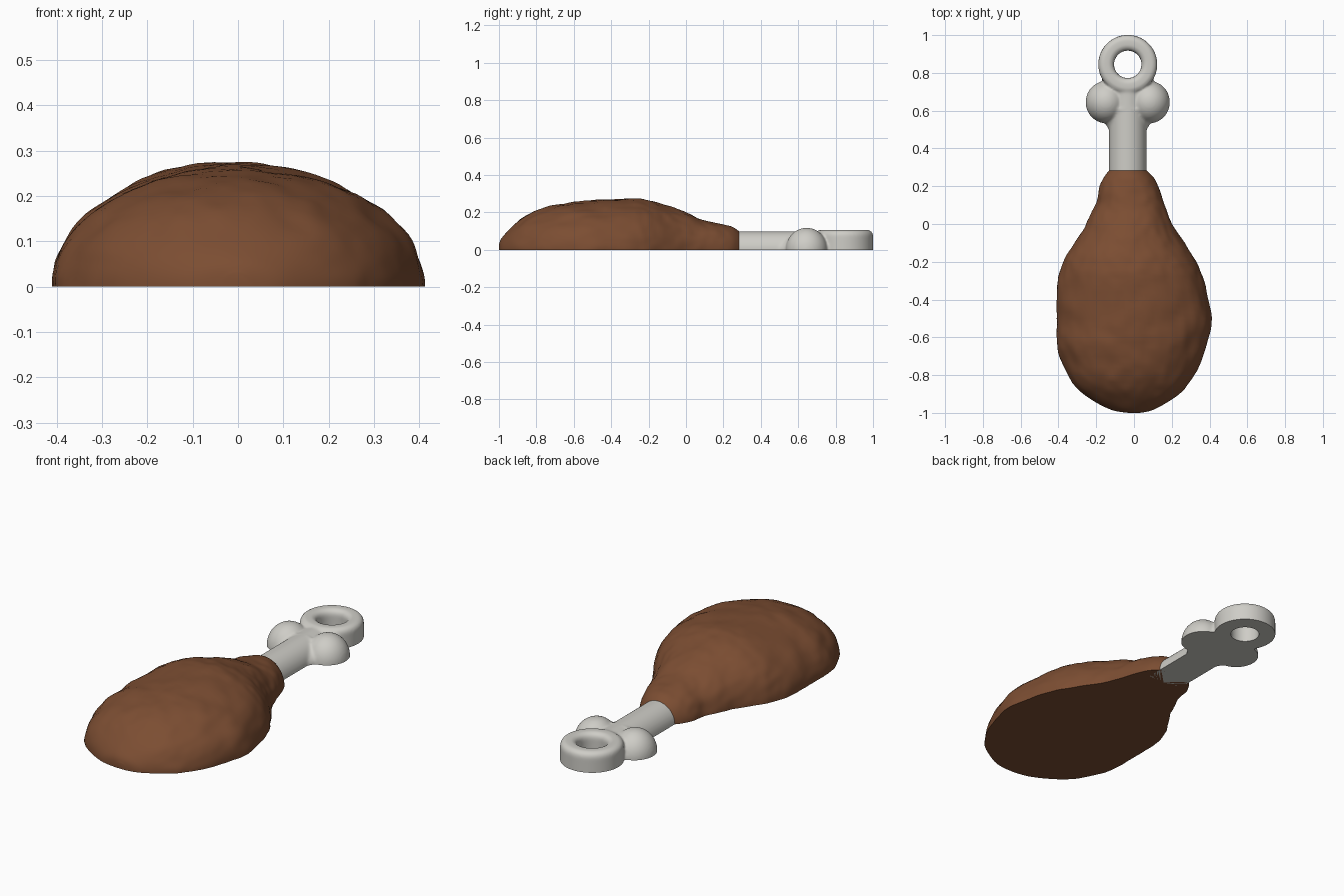
import bpy, bmesh, math
from mathutils import Vector, Matrix, noise

cube = bpy.data.objects.get("Cube")
if cube:
    bpy.data.objects.remove(cube, do_unlink=True)


def make_material(name, colour):
    mat = bpy.data.materials.new(name)
    mat.use_nodes = True
    mat.diffuse_color = colour
    shader = next(n for n in mat.node_tree.nodes if n.type == "BSDF_PRINCIPLED")
    shader.inputs["Base Color"].default_value = colour
    shader.inputs["Roughness"].default_value = 0.6
    return mat


def make_object(name, bm, mat):
    bmesh.ops.recalc_face_normals(bm, faces=bm.faces)
    mesh = bpy.data.meshes.new(name)
    bm.to_mesh(mesh)
    bm.free()
    mesh.materials.append(mat)
    obj = bpy.data.objects.new(name, mesh)
    bpy.context.collection.objects.link(obj)
    return obj


def shade(obj, degrees):
    bpy.ops.object.select_all(action="DESELECT")
    obj.select_set(True)
    bpy.context.view_layer.objects.active = obj
    bpy.ops.object.shade_smooth_by_angle(angle=math.radians(degrees))


def smooth_sample(rows, t):
    """Catmull-Rom interpolation through the rows of a profile."""
    i = min(int(t), len(rows) - 2)
    f = t - i
    a, b, c, d = (Vector(rows[max(0, min(k, len(rows) - 1))])
                  for k in range(i - 1, i + 3))
    return b + (c - a) * f / 2 + (a - b * 2.5 + c * 2 - d / 2) * f**2 \
        + ((b - c) * 1.5 + (d - a) / 2) * f**3


brown = make_material("roasted brown", (0.2, 0.075, 0.032, 1))
ivory = make_material("bone white", (0.62, 0.61, 0.57, 1))

# Meat: half-ellipse sections lofted along y, as (y, left edge, right edge, height)
profile = [
    (-1, -.03, .03, .03), (-.98, -.13, .11, .07), (-.9, -.27, .24, .15),
    (-.8, -.35, .32, .21), (-.65, -.405, .385, .25), (-.5, -.41, .41, .264),
    (-.3, -.4, .37, .276), (-.2, -.375, .33, .262), (-.1, -.315, .265, .235),
    (0, -.255, .205, .2), (.1, -.205, .165, .16), (.2, -.18, .13, .137),
    (.25, -.157, .1, .122), (.285, -.13, .065, .098),
]
STEPS, SIDES = 78, 64
bm = bmesh.new()
rows = []
for s in range(STEPS + 1):
    y, left, right, height = smooth_sample(profile, s * (len(profile) - 1) / STEPS)
    middle, half = (left + right) / 2, (right - left) / 2
    row = []
    for k in range(SIDES + 1):
        angle = math.pi * k / SIDES
        out = Vector((math.cos(angle), 0, math.sin(angle)))
        p = Vector((middle + half * out.x, y, height * out.z))
        # Uneven skin, fading out at both ends
        fade = min(1, (y + 1) * 8, max(0, .285 - y) * 8)
        lump = noise.noise(p * 9) * .008 + noise.noise(p * 22) * .004
        p += out * lump * fade
        p.z = max(p.z, 0)
        row.append(bm.verts.new(p))
    rows.append(row)
for a, b in zip(rows, rows[1:]):
    for k in range(SIDES):
        bm.faces.new((a[k], a[k + 1], b[k + 1], b[k]))
bm.faces.new(rows[0])
bm.faces.new(rows[-1])
bm.faces.new([r[0] for r in rows] + [r[-1] for r in reversed(rows)])
meat = make_object("meat", bm, brown)
shade(meat, 40)

# Bone: overlapping solids, fused by a remesh and cut flat underneath
CENTRE = -.033
bm = bmesh.new()


def add_rod(y0, y1, r0, r1, flat):
    turn = Matrix.Translation((CENTRE, (y0 + y1) / 2, 0)) \
        @ Matrix.Diagonal((1, 1, flat, 1)) @ Matrix.Rotation(-math.pi / 2, 4, "X")
    bmesh.ops.create_cone(bm, cap_ends=True, segments=48, radius1=r0, radius2=r1,
                          depth=y1 - y0, matrix=turn)


add_rod(.2, .72, .099, .099, 1)
add_rod(.49, .61, .095, .165, .6)

# Pair of knuckles
for side in (-1, 1):
    place = Matrix.Translation((CENTRE + side * .115, .645, 0))
    bmesh.ops.create_uvsphere(bm, u_segments=40, v_segments=24, radius=1,
                              matrix=place @ Matrix.Diagonal((.108, .112, .118, 1)))

# End ring: a rounded rectangle turned around a vertical axis
INNER, OUTER, TOP, ROUND = .073, .156, .106, .03
section = []
for sx, sz, start in ((1, 1, 0), (-1, 1, 1), (-1, -1, 2), (1, -1, 3)):
    for k in range(5):
        angle = (start + k / 4) * math.pi / 2
        edge = OUTER - ROUND if sx > 0 else INNER + ROUND
        section.append((edge + ROUND * math.cos(angle),
                        sz * (TOP - ROUND) + ROUND * math.sin(angle)))
TURNS = 72
loops = []
for t in range(TURNS):
    angle = math.tau * t / TURNS
    loops.append([bm.verts.new((CENTRE + r * math.cos(angle),
                                .845 + r * math.sin(angle), z)) for r, z in section])
for t in range(TURNS):
    a, b = loops[t], loops[(t + 1) % TURNS]
    for k in range(len(section)):
        n = (k + 1) % len(section)
        bm.faces.new((a[k], b[k], b[n], a[n]))

bone = make_object("bone", bm, ivory)
remesh = bone.modifiers.new("fuse", "REMESH")
remesh.mode = "VOXEL"
remesh.voxel_size = .007
soften = bone.modifiers.new("soften", "SMOOTH")
soften.factor = .5
soften.iterations = 10
graph = bpy.context.evaluated_depsgraph_get()
fused = bpy.data.meshes.new_from_object(bone.evaluated_get(graph))
bone.modifiers.clear()

# Flat underside
bm = bmesh.new()
bm.from_mesh(fused)
cut = bmesh.ops.bisect_plane(bm, geom=bm.verts[:] + bm.edges[:] + bm.faces[:],
                             plane_co=(0, 0, 0), plane_no=(0, 0, -1), clear_outer=True)
rim = [e for e in bm.edges if e.is_boundary]
bmesh.ops.triangle_fill(bm, edges=rim, use_beauty=True, normal=(0, 0, -1))
bmesh.ops.recalc_face_normals(bm, faces=bm.faces)
bm.to_mesh(bone.data)
bm.free()
bpy.data.meshes.remove(fused)
shade(bone, 50)
